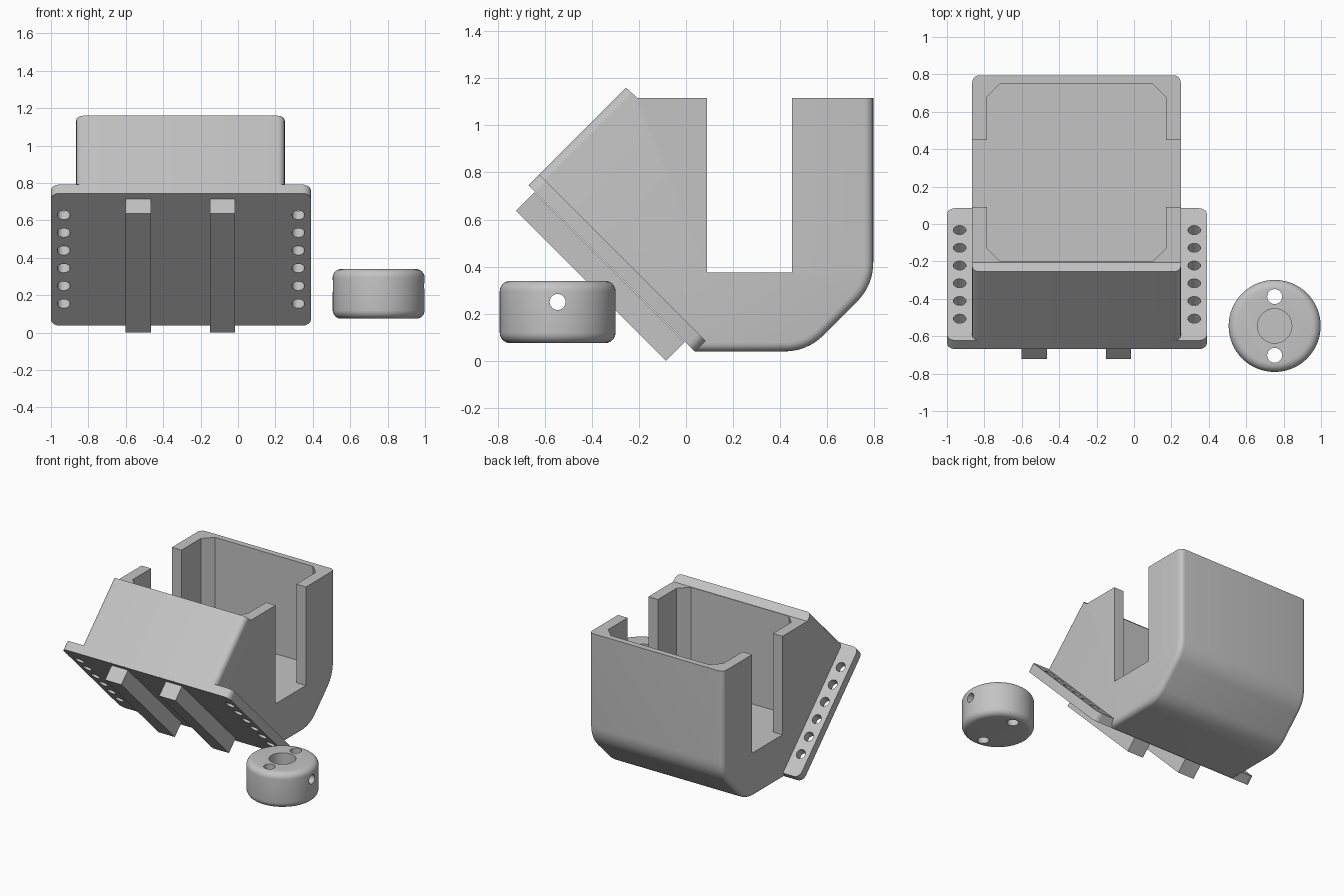
import bpy, bmesh, math
from mathutils import Matrix, Vector

if "Cube" in bpy.data.objects:
    bpy.data.objects.remove(bpy.data.objects["Cube"])

grey = bpy.data.materials.new("light_grey")
grey.diffuse_color = (0.55, 0.55, 0.55, 1)
grey.use_nodes = True
grey.node_tree.nodes["Principled BSDF"].inputs["Base Color"].default_value = grey.diffuse_color


def make(name, bm, matrix=Matrix()):
    bmesh.ops.recalc_face_normals(bm, faces=bm.faces)
    mesh = bpy.data.meshes.new(name)
    bm.to_mesh(mesh)
    bm.free()
    mesh.transform(matrix)
    mesh.materials.append(grey)
    ob = bpy.data.objects.new(name, mesh)
    bpy.context.collection.objects.link(ob)
    return ob


def prism(points, vec):
    """Extrude a closed outline of 3D points along vec."""
    bm = bmesh.new()
    face = bm.faces.new([bm.verts.new(p) for p in points])
    ext = bmesh.ops.extrude_face_region(bm, geom=[face], use_keep_orig=True)
    bmesh.ops.translate(bm, vec=vec, verts=[g for g in ext["geom"] if isinstance(g, bmesh.types.BMVert)])
    return bm


def box(size, centre):
    bm = bmesh.new()
    bmesh.ops.create_cube(bm, size=1, matrix=Matrix.Translation(centre) @ Matrix.Diagonal((*size, 1)))
    return bm


def cylinder(radius, depth, matrix, sides=24):
    bm = bmesh.new()
    bmesh.ops.create_cone(bm, cap_ends=True, segments=sides, radius1=radius,
                          radius2=radius, depth=depth, matrix=matrix)
    return bm


def cut(ob, cutters):
    """Subtract each cutter from ob, then delete it."""
    bpy.context.view_layer.objects.active = ob
    for c in cutters:
        c.hide_render = True
        mod = ob.modifiers.new("cut", "BOOLEAN")
        mod.operation, mod.solver, mod.object = "DIFFERENCE", "EXACT", c
        bpy.ops.object.modifier_apply(modifier=mod.name)
        bpy.data.objects.remove(c)


def smooth(ob):
    bpy.ops.object.select_all(action="DESELECT")
    ob.select_set(True)
    bpy.context.view_layer.objects.active = ob
    bpy.ops.object.shade_smooth_by_angle(angle=math.radians(30))


def fillet(a, b, c, length, steps=8):
    """Rounded corner at b between a and c."""
    a, b, c = Vector(a), Vector(b), Vector(c)
    p, q = b + (a - b).normalized() * length, b + (c - b).normalized() * length
    ts = [i / steps for i in range(steps + 1)]
    return [tuple(p * (1 - t) ** 2 + b * 2 * t * (1 - t) + q * t * t) for t in ts]


# Cradle: side outline extruded across, with rounded outer edges
X0, X1 = -0.865, 0.25
MID = (X0 + X1) / 2
back_top, back_low, bottom_back, bottom_front = (0.795, 1.115), (0.795, 0.32), (0.515, 0.04), (0.04, 0.04)
outline = [(-0.255, 1.16), (-0.205, 1.115), back_top]
outline += fillet(back_top, back_low, bottom_back, 0.1)
outline += fillet(back_low, bottom_back, bottom_front, 0.1)
outline += [bottom_front, (-0.6675, 0.7475)]
bm = prism([(X0, y, z) for y, z in outline], (X1 - X0, 0, 0))
n = len(outline)
rounded = [i for i in range(n) if i not in (0, 1, n - 2)]
pairs = [{outline[i], outline[(i + 1) % n]} for i in rounded]


def is_rounded(e):
    if abs(e.verts[0].co.x - e.verts[1].co.x) > 1e-4:
        return False
    mid = (e.verts[0].co + e.verts[1].co) / 2
    for p, q in pairs:
        if math.hypot(mid.y - (p[0] + q[0]) / 2, mid.z - (p[1] + q[1]) / 2) < 1e-4:
            return True
    return False


bmesh.ops.bevel(bm, geom=[e for e in bm.edges if is_rounded(e)], offset=0.038,
                segments=5, profile=0.5, affect="EDGES")
cradle = make("cradle", bm)

# Chamfered cavity and the slot through both side walls
hx, y0, y1, ch = 0.4775, -0.2, 0.75, 0.07
octagon = [(-hx, y0 + ch), (-hx + ch, y0), (hx - ch, y0), (hx, y0 + ch),
           (hx, y1 - ch), (hx - ch, y1), (-hx + ch, y1), (-hx, y1 - ch)]
cavity = make("cavity_cutter", prism([(MID + x, y, 0.375) for x, y in octagon], (0, 0, 1)))
slot = make("slot_cutter", box((1.6, 0.36, 1.0), (MID, 0.27, 0.875)))
cut(cradle, [cavity, slot])
smooth(cradle)

# Sloping mounting plate: local z points outward, local y up the slope
TILT = Matrix.Rotation(math.radians(135), 4, "X")
plate_frame = Matrix.Translation((-0.305, -0.2925, 0.415)) @ TILT
bm = box((1.39, 1.0, 0.066), (0, 0, 0))
corners = [e for e in bm.edges if abs(e.verts[0].co.z - e.verts[1].co.z) > 0.01]
bmesh.ops.bevel(bm, geom=corners, offset=0.045, segments=5, profile=0.5, affect="EDGES")
plate = make("mounting_plate", bm, plate_frame)
holes = []
for sx in (-1, 1):
    for i in range(6):
        place = Matrix.Translation((sx * 0.627, (i - 2.5) * 0.134, 0))
        holes.append(make("hole_cutter", cylinder(0.034, 0.3, place), plate_frame))
cut(plate, holes)
smooth(plate)

# Two rails on the underside of the plate
for name, x in (("left_rail", -0.533), ("right_rail", -0.083)):
    make(name, box((0.135, 0.9, 0.112), (0, 0, 0)), Matrix.Translation((x, -0.3635, 0.358)) @ TILT)

# Round knob with rounded rims, pin holes, a centre recess and a cross hole
KX, KY = 0.752, -0.545
bm = cylinder(0.246, 0.265, Matrix.Translation((KX, KY, 0.2075)), 64)
rims = [e for e in bm.edges if abs(e.verts[0].co.z - e.verts[1].co.z) < 0.01]
bmesh.ops.bevel(bm, geom=rims, offset=0.045, segments=6, profile=0.5, affect="EDGES")
knob = make("knob", bm)
at = Matrix.Translation
cut(knob, [
    make("pin_cutter", cylinder(0.04, 0.6, at((KX, KY + 0.157, 0.2)))),
    make("pin_cutter", cylinder(0.04, 0.6, at((KX, KY - 0.157, 0.2)))),
    make("recess_cutter", cylinder(0.092, 0.3, at((KX, KY, 0.35)), 32)),
    make("cross_cutter", cylinder(0.034, 0.8, at((KX, KY, 0.25)) @ Matrix.Rotation(math.pi / 2, 4, "Y"))),
])
smooth(knob)
